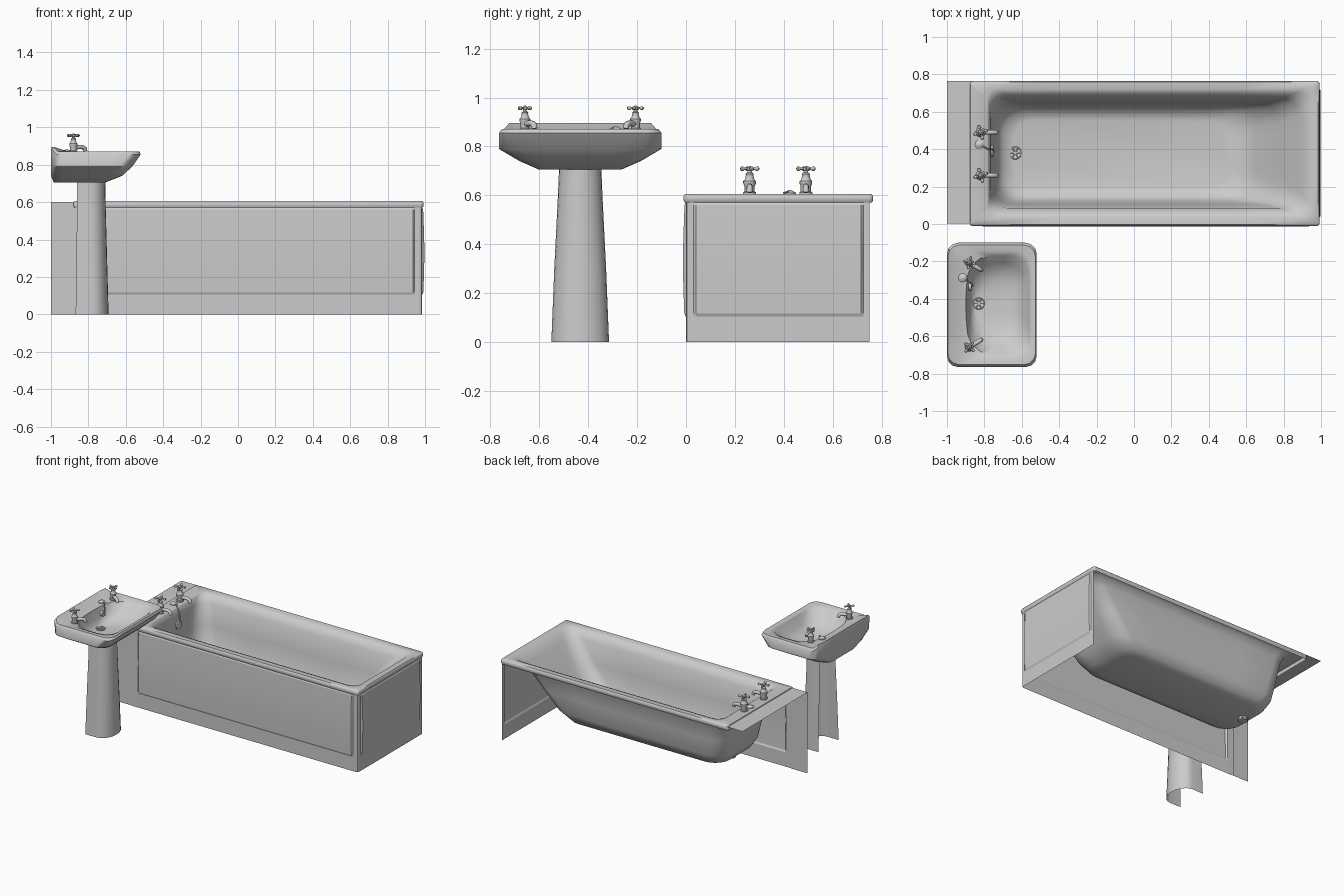
import bpy, bmesh
from math import sin, cos, pi, radians
from mathutils import Matrix, Vector

if "Cube" in bpy.data.objects:
    bpy.data.objects.remove(bpy.data.objects["Cube"])

white = bpy.data.materials.new("glazed_grey")
white.diffuse_color = (0.6, 0.6, 0.6, 1)
white.use_nodes = True
white.node_tree.nodes["Principled BSDF"].inputs["Base Color"].default_value = white.diffuse_color


def finish(ob, angle=40):
    ob.data.materials.clear()
    ob.data.materials.append(white)
    bpy.ops.object.select_all(action='DESELECT')
    ob.select_set(True)
    bpy.context.view_layer.objects.active = ob
    bpy.ops.object.shade_smooth_by_angle(angle=radians(angle))
    return ob


def loft(name, rings, cap0=False, cap1=False, closed=True, mat=Matrix(), angle=40):
    """Skin a list of equal-length point rings."""
    bm = bmesh.new()
    vs = [[bm.verts.new(mat @ Vector(p)) for p in r] for r in rings]
    n = len(rings[0])
    for a, b in zip(vs, vs[1:]):
        for i in range(n if closed else n - 1):
            j = (i + 1) % n
            bm.faces.new((a[i], a[j], b[j], b[i]))
    if cap0:
        bm.faces.new(vs[0][::-1])
    if cap1:
        bm.faces.new(vs[-1])
    me = bpy.data.meshes.new(name)
    bm.to_mesh(me)
    bm.free()
    ob = bpy.data.objects.new(name, me)
    bpy.context.collection.objects.link(ob)
    return finish(ob, angle)


def rrect(x0, x1, y0, y1, r, z, bow=0, n=5, k=5):
    """Rounded rectangle ring; bow pushes the -x side outward in an arc."""
    pts = []
    corners = [(x1 - r, y1 - r), (x0 + r, y1 - r), (x0 + r, y0 + r), (x1 - r, y0 + r)]
    arcs = [[(cx + r * cos((q + i / n) * pi / 2), cy + r * sin((q + i / n) * pi / 2))
             for i in range(n + 1)] for q, (cx, cy) in enumerate(corners)]
    for q in range(4):
        pts += arcs[q]
        a, b = arcs[q][-1], arcs[(q + 1) % 4][0]
        pts += [(a[0] + (b[0] - a[0]) * i / k, a[1] + (b[1] - a[1]) * i / k) for i in range(1, k)]
    out = []
    for x, y in pts:
        t = (2 * y - y0 - y1) / (y1 - y0)
        s = (x - x0) / (x1 - x0)
        out.append((x - bow * (1 - t * t) * (1 - s), y, z))
    return out


def lathe(name, prof, mat, n=16):
    rings = [[(r * cos(2 * pi * i / n), r * sin(2 * pi * i / n), z) for i in range(n)] for r, z in prof]
    return loft(name, rings, True, True, mat=mat)


def tube(name, pts, r, mat):
    cu = bpy.data.curves.new(name, 'CURVE')
    cu.dimensions = '3D'
    cu.bevel_depth = r
    cu.bevel_resolution = 3
    cu.use_fill_caps = True
    sp = cu.splines.new('POLY')
    sp.points.add(len(pts) - 1)
    for p, c in zip(sp.points, pts):
        p.co = (*(mat @ Vector(c)), 1)
    ob = bpy.data.objects.new(name, cu)
    bpy.context.collection.objects.link(ob)
    bpy.ops.object.select_all(action='DESELECT')
    ob.select_set(True)
    bpy.context.view_layer.objects.active = ob
    bpy.ops.object.convert(target='MESH')
    return finish(bpy.context.view_layer.objects.active)


def tap(name, x, y, z, turn, s):
    m = Matrix.Translation((x, y, z)) @ Matrix.Rotation(radians(turn), 4, 'Z') @ Matrix.Scale(s, 4)
    lathe(name + "_body", [(.027, 0), (.027, .008), (.021, .012), (.021, .032), (.026, .046), (.026, .054),
                           (.019, .062), (.015, .08), (.017, .084), (.009, .09), (.007, .113), (.004, .117)], m)
    tube(name + "_spout", [(.01, 0, .03), (.05, 0, .034), (.072, 0, .031), (.084, 0, .022), (.086, 0, .008)], .012, m)
    lathe(name + "_hub", [(.005, .094), (.012, .1), (.012, .11), (.005, .116)], m)
    for i in range(4):
        a = m @ Matrix.Translation((0, 0, .105)) @ Matrix.Rotation(i * pi / 2 + .3, 4, 'Z') @ Matrix.Rotation(pi / 2, 4, 'Y')
        lathe(name + "_handle_arm", [(.004, 0), (.005, .022), (.009, .028), (.009, .036), (.004, .041)], a, 10)


def drain(name, x, y, z, r):
    m = Matrix.Translation((x, y, z))
    lathe(name + "_flange", [(r, -.01), (r, .002), (r * .9, .005), (r * .7, .002), (.002, .002)], m, 24)
    for i in range(6):
        tube(name + "_spoke", [(r * .2 * cos(i * pi / 3), r * .2 * sin(i * pi / 3), .003),
                               (r * .85 * cos(i * pi / 3), r * .85 * sin(i * pi / 3), .003)], .003, m)


# bath shell: rim lip, rolled edge, sloping tub
loft("bath_tub", [rrect(*a) for a in [
    (-.875, .985, -.005, .76, .012, .57), (-.88, .992, -.01, .765, .016, .58),
    (-.88, .992, -.01, .765, .016, .597), (-.874, .985, -.003, .758, .016, .606),
    (-.785, .955, .035, .72, .05, .605), (-.775, .93, .055, .70, .07, .597),
    (-.768, .88, .085, .67, .09, .55), (-.755, .77, .105, .65, .11, .40),
    (-.735, .66, .12, .635, .12, .27), (-.70, .58, .15, .605, .12, .205),
    (-.64, .50, .20, .555, .10, .19)]], cap1=True, angle=50)

# moulded side and end panel, wrapped round the front corner; last value = inset direction
path = [(-.865, 0, 0), (-.82, 0, 0), (-.81, 0, 1), (.935, 0, 1), (.945, 0, 0), (.97, 0, 0),
        (.98, .004, 0), (.984, .014, 0), (.984, .03, 0), (.984, .04, 2), (.984, .715, 2), (.984, .725, 0), (.984, .75, 0)]
rows = [(0, 0), (.105, .001), (.118, .007), (.23, .011), (.34, .013), (.45, .01), (.56, .006), (.572, 0)]
loft("bath_panel", [[(x + (o if d == 2 else 0), y - (o if d == 1 else 0), z) for x, y, d in path]
                    for z, o in rows], closed=False, angle=20)

# boxed-in end: filler panel and shelf
loft("end_shelf", [[(-1, y, z), (-.865, y, z)] for y, z in [(.003, 0), (.003, .601), (.765, .601)]],
     closed=False, angle=20)

# bath fittings
for y in (.26, .49):
    tap("bath_tap", -.82, y, .604, 0, 1.0)
drain("bath_drain", -.635, .38, .19, .035)
lathe("bath_waste_tail", [(.033, .17), (.033, .188)], Matrix.Translation((-.635, .38, 0)))
lathe("bath_chain_stay", [(.025, 0), (.025, .006), (.015, .012), (.004, .018)], Matrix.Translation((-.825, .425, .604)))
tube("bath_plug_chain", [(-.825, .425, .615), (-.78, .40, .611), (-.758, .40, .55), (-.75, .39, .50)], .004, Matrix())
lathe("bath_overflow", [(.032, -.01), (.032, .006), (.025, .01), (.004, .008)],
      Matrix.Translation((-.76, .39, .48)) @ Matrix.Rotation(pi / 2, 4, 'Y'), 20)

# basin: outer shell, rim with raised back ledge, bowl
rings = [rrect(*a, n=3) if len(a) > 6 else rrect(*a, 0, n=3) for a in [
    (-.985, -.71, -.60, -.265, .05, .705), (-1, -.62, -.68, -.185, .07, .74),
    (-1, -.565, -.765, -.10, .07, .79), (-1, -.52, -.765, -.10, .06, .855),
    (-.995, -.527, -.752, -.113, .06, .871), (-.94, -.55, -.72, -.145, .08, .868),
    (-.87, -.56, -.695, -.17, .10, .858, .03), (-.857, -.585, -.655, -.21, .10, .79, .025),
    (-.845, -.65, -.57, -.295, .09, .752, .02), (-.85, -.75, -.49, -.375, .04, .744)]]
rings = [[(x, y, z + (.025 if z > .84 and x < -.975 else 0)) for x, y, z in r] for r in rings]
loft("basin", rings, True, True)

# pedestal: U-shaped sheet, open at the back
ped = []
for z, hw, xb, xf in [(0, .118, -.868, -.692), (.3, .106, -.864, -.70), (.6, .091, -.86, -.708), (.72, .086, -.86, -.71)]:
    d = .085
    arc = [(xf - d + d * cos(t * pi / 12), -.4325 + hw * sin(t * pi / 12), z) for t in range(-6, 7)]
    ped.append([(xb, -.4325 - hw, z)] + arc + [(xb, -.4325 + hw, z)])
loft("pedestal", ped, closed=False)

# basin fittings
for sgn in (-1, 1):
    tap("basin_tap", -.88, -.4325 + sgn * .226, .866, -sgn * 32, .86)
drain("basin_drain", -.83, -.425, .748, .032)
lathe("basin_chain_stay", [(.024, 0), (.024, .006), (.014, .012), (.004, .016)], Matrix.Translation((-.915, -.288, .866)))
tube("basin_plug_chain", [(-.915, -.288, .877), (-.88, -.31, .87), (-.868, -.32, .84), (-.862, -.33, .80)], .004, Matrix())
lathe("basin_overflow", [(.02, -.01), (.02, .006), (.004, .008)],
      Matrix.Translation((-.875, -.335, .81)) @ Matrix.Rotation(pi / 2, 4, 'Y'))
